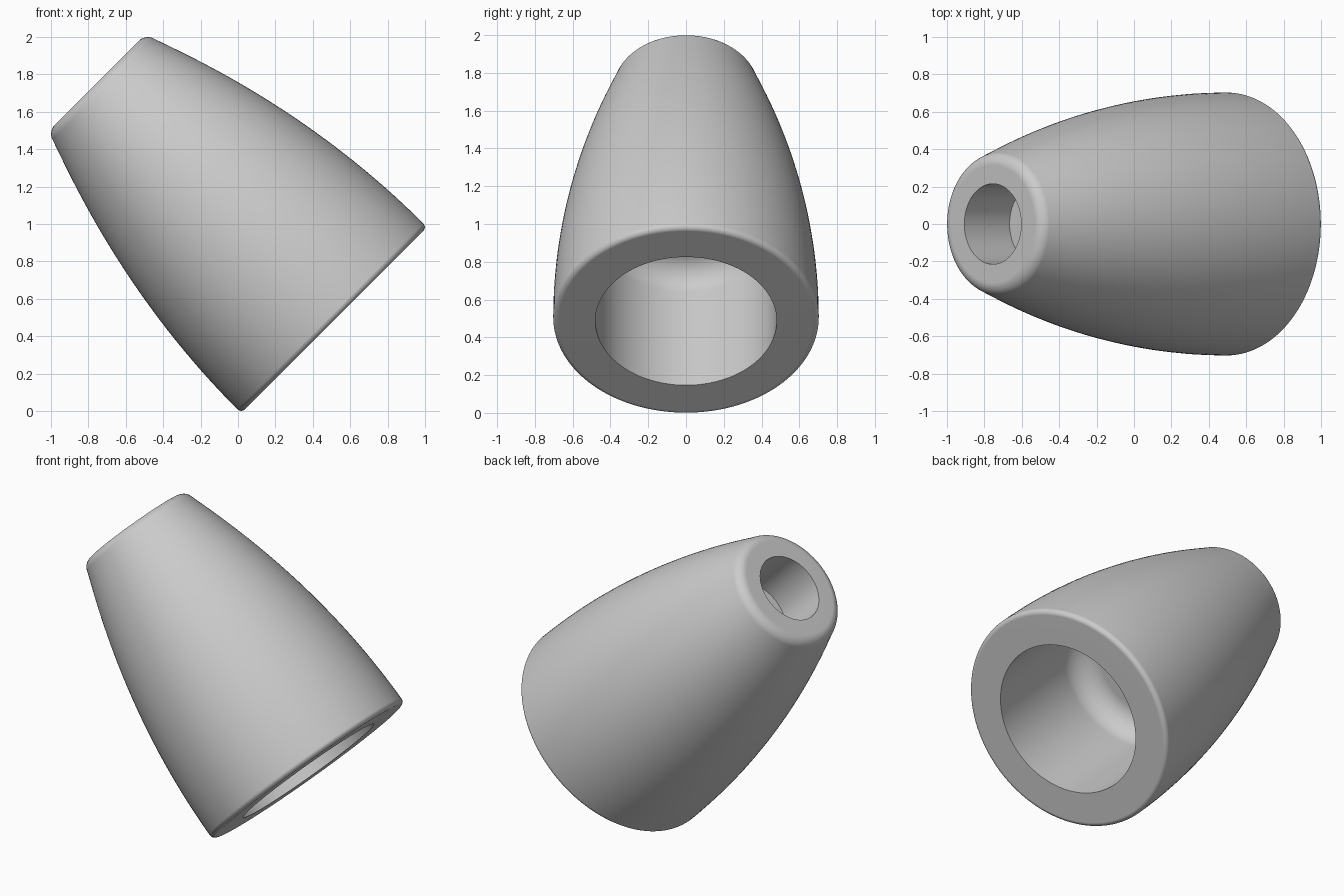
import bpy, bmesh
from math import sin, cos, pi, radians
from mathutils import Matrix

cube = bpy.data.objects.get("Cube")
if cube:
    bpy.data.objects.remove(cube, do_unlink=True)

SIDES = 128
BASE, TOP = -0.02, 1.775           # end planes along the axis


def arc(r, h, radius, start, end, steps=10):
    """Points (radius, height) of a rounded corner, angles in degrees."""
    angles = [radians(start + (end - start) * i / steps) for i in range(steps + 1)]
    return [(r + radius * cos(a), h + radius * sin(a)) for a in angles]


def wall(h):
    """Bulging outer wall that narrows towards the top."""
    return 0.703 - 0.108 * h * h


# Profile from the floor of the wide socket, round the outside, to the narrow socket
profile = [(0, 0.83)]
profile += arc(0.33, 0.68, 0.15, 90, 0)                     # rounded socket floor
profile += [(0.48, BASE)]                                   # wide socket mouth
profile += arc(0.673, BASE + 0.03, 0.03, -90, 0)            # rounded base rim
profile += [(wall(h), h) for h in (0.01 + 1.715 * i / 24 for i in range(1, 24))]
profile += arc(0.316, TOP - 0.07, 0.07, 20.5, 90)           # rounded top rim
profile += [(0.215, TOP), (0.215, 1.433), (0, 1.433)]       # narrow socket

# Revolve the profile about the axis
bm = bmesh.new()
verts = [bm.verts.new((r, 0, h)) for r, h in profile]
edges = [bm.edges.new(pair) for pair in zip(verts, verts[1:])]
bmesh.ops.spin(bm, geom=verts + edges, cent=(0, 0, 0), axis=(0, 0, 1),
               angle=2 * pi, steps=SIDES, use_duplicate=False)
bmesh.ops.remove_doubles(bm, verts=bm.verts, dist=0.0005)
bmesh.ops.recalc_face_normals(bm, faces=bm.faces)

# Lean the axis over to the side
bm.transform(Matrix.Translation((0.5, 0, 0.5)) @ Matrix.Rotation(-pi / 4, 4, 'Y'))
mesh = bpy.data.meshes.new("tapered_socket_body")
bm.to_mesh(mesh)
bm.free()
body = bpy.data.objects.new("tapered_socket_body", mesh)
bpy.context.collection.objects.link(body)

# Single plain grey
grey = bpy.data.materials.new("plain_grey")
grey.use_nodes = True
colour = (0.6, 0.6, 0.6, 1)
grey.diffuse_color = colour
grey.node_tree.nodes["Principled BSDF"].inputs["Base Color"].default_value = colour
mesh.materials.append(grey)

# Smooth walls, crisp socket edges
bpy.ops.object.select_all(action='DESELECT')
body.select_set(True)
bpy.context.view_layer.objects.active = body
bpy.ops.object.shade_smooth_by_angle(angle=radians(30))
weighted = body.modifiers.new("flat_rims", 'WEIGHTED_NORMAL')
weighted.keep_sharp = True
